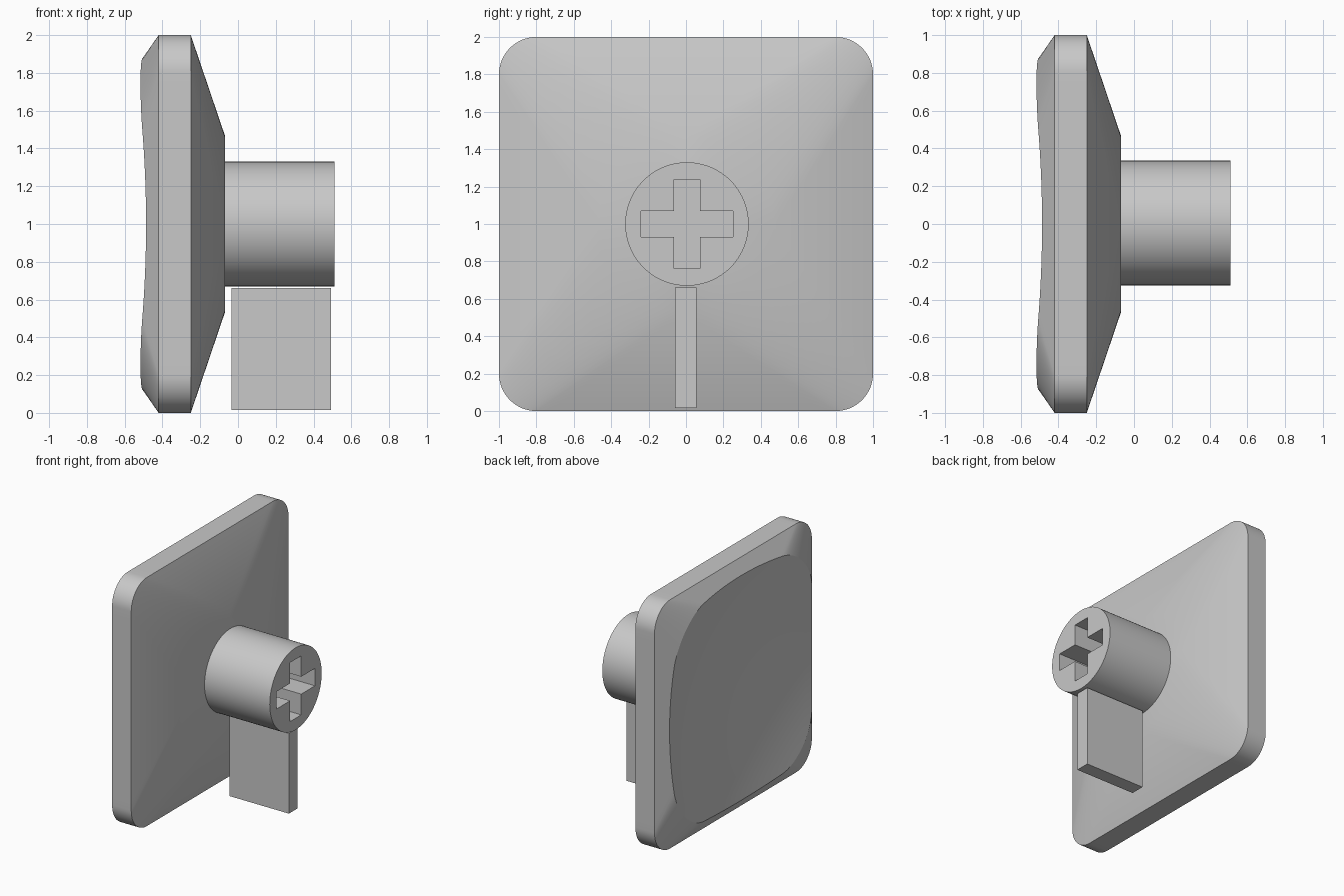
import bpy, bmesh, math
from mathutils import Matrix

if "Cube" in bpy.data.objects:
    bpy.data.objects.remove(bpy.data.objects["Cube"])

grey = bpy.data.materials.new("light grey plastic")
grey.use_nodes = True
COLOUR = (0.58, 0.58, 0.58, 1)
grey.diffuse_color = COLOUR
grey.node_tree.nodes["Principled BSDF"].inputs["Base Color"].default_value = COLOUR


def finish(name, bm):
    bmesh.ops.remove_doubles(bm, verts=bm.verts, dist=1e-5)
    bmesh.ops.recalc_face_normals(bm, faces=bm.faces)
    mesh = bpy.data.meshes.new(name)
    bm.to_mesh(mesh)
    bm.free()
    mesh.materials.append(grey)
    obj = bpy.data.objects.new(name, mesh)
    bpy.context.collection.objects.link(obj)
    return obj


def activate(obj):
    bpy.ops.object.select_all(action="DESELECT")
    obj.select_set(True)
    bpy.context.view_layer.objects.active = obj


def smooth(obj):
    activate(obj)
    bpy.ops.object.shade_smooth_by_angle(angle=math.radians(30))


def box(name, x, y, z):
    bm = bmesh.new()
    size = [b - a for a, b in (x, y, z)]
    middle = [(a + b) / 2 for a, b in (x, y, z)]
    bmesh.ops.create_cube(bm, size=1, matrix=Matrix.Translation(middle) @ Matrix.Diagonal((*size, 1)))
    return finish(name, bm)


# Outline of a rounded square: (core point, outward direction) pairs
def outline(straight=24, arc=16):
    points = []
    for side in range(4):
        a = side * math.pi / 2
        c, s = math.cos(a), math.sin(a)
        for i in range(straight):
            t = 2 * i / straight - 1
            points.append((c - t * s, s + t * c, c, s))
        for i in range(arc):
            b = a + i / arc * math.pi / 2
            points.append((c - s, s + c, math.cos(b), math.sin(b)))
    return points


OUTLINE = outline()


def point(p, core, radius):
    return core * p[0] + radius * p[2], core * p[1] + radius * p[3]


def dish_x(y, z):
    return -0.405 - 0.1 * (y * y + z * z)


# Where the tapering rim meets the shallow dish
def rim_point(p):
    low, high = 0.0, 1.0
    for _ in range(30):
        f = (low + high) / 2
        y, z = point(p, 0.8 * (1 - f), 0.2 + 0.47 * f)
        if -0.42 - 0.23 * f > dish_x(y, z):
            low = f
        else:
            high = f
    return y, z


# Cap: loft from the stem circle through the square plate to the dished face
rings = []
for x, core, radius in ((-0.07, 0, 0.47), (-0.25, 0.8, 0.2), (-0.42, 0.8, 0.2)):
    rings.append([(x, *point(p, core, radius)) for p in OUTLINE])
rim = [rim_point(p) for p in OUTLINE]
STEPS = 14
for i in range(STEPS):
    k = 1 - i / STEPS
    rings.append([(dish_x(y * k, z * k), y * k, z * k) for y, z in rim])

bm = bmesh.new()
loops = [[bm.verts.new((x, y, z + 1)) for x, y, z in ring] for ring in rings]
count = len(OUTLINE)
for a, b in zip(loops, loops[1:]):
    for i in range(count):
        j = (i + 1) % count
        bm.faces.new((a[i], a[j], b[j], b[i]))
centre = bm.verts.new((dish_x(0, 0), 0, 1))
back = bm.verts.new((-0.07, 0, 1))
for i in range(count):
    j = (i + 1) % count
    bm.faces.new((loops[-1][i], loops[-1][j], centre))
    bm.faces.new((loops[0][j], loops[0][i], back))
smooth(finish("cap", bm))

# Stem with a cross-shaped socket
bm = bmesh.new()
bmesh.ops.create_cone(
    bm, cap_ends=True, segments=96, radius1=0.33, radius2=0.33, depth=0.61,
    matrix=Matrix.Translation((0.205, 0.005, 1)) @ Matrix.Rotation(math.pi / 2, 4, "Y"))
stem = finish("stem", bm)
for name, half_y, half_z in (("socket_upright", 0.07, 0.237), ("socket_crossbar", 0.245, 0.07)):
    cutter = box(name, (0.02, 0.7), (0.005 - half_y, 0.005 + half_y), (1 - half_z, 1 + half_z))
    cutter.hide_render = True
    cutter.hide_viewport = True
    cut = stem.modifiers.new(name, "BOOLEAN")
    cut.operation = "DIFFERENCE"
    cut.solver = "EXACT"
    cut.object = cutter
    activate(stem)
    bpy.ops.object.modifier_apply(modifier=name)
    bpy.data.objects.remove(cutter)
smooth(stem)

# Thin support fin below the stem
box("support_fin", (-0.035, 0.493), (-0.058, 0.055), (0.015, 0.66))
